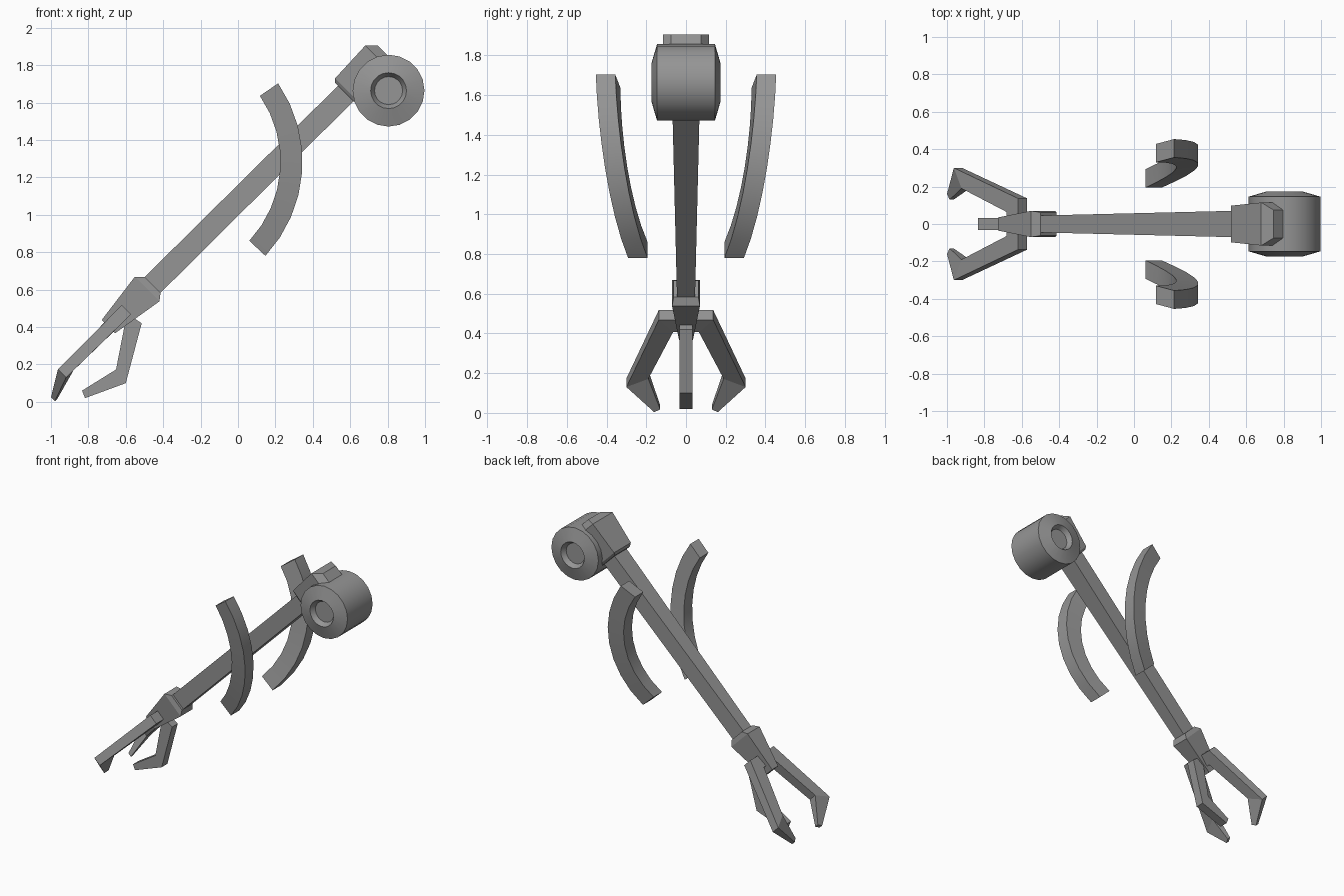
import bpy, bmesh, math

cube = bpy.data.objects.get("Cube")
if cube:
    bpy.data.objects.remove(cube)

grey = bpy.data.materials.new("plain_grey")
grey.use_nodes = True
grey.diffuse_color = (0.3, 0.3, 0.3, 1)
grey.node_tree.nodes["Principled BSDF"].inputs["Base Color"].default_value = (0.3, 0.3, 0.3, 1)


def loft(name, rings, smooth=False):
    """Skin a list of equal-length point rings and cap both ends."""
    bm = bmesh.new()
    loops = [[bm.verts.new(p) for p in ring] for ring in rings]
    n = len(loops[0])
    for a, b in zip(loops, loops[1:]):
        for i in range(n):
            j = (i + 1) % n
            bm.faces.new((a[i], a[j], b[j], b[i]))
    bm.faces.new(loops[0])
    bm.faces.new(loops[-1])
    bmesh.ops.recalc_face_normals(bm, faces=bm.faces)
    mesh = bpy.data.meshes.new(name)
    bm.to_mesh(mesh)
    bm.free()
    mesh.materials.append(grey)
    obj = bpy.data.objects.new(name, mesh)
    bpy.context.collection.objects.link(obj)
    if smooth:
        bpy.ops.object.select_all(action='DESELECT')
        obj.select_set(True)
        bpy.context.view_layer.objects.active = obj
        bpy.ops.object.shade_smooth_by_angle(angle=math.radians(25))
    return obj


def slant(s, y, t):
    """Point at s along the 45 degree boom, t across it."""
    r = math.sqrt(0.5)
    return ((s - t) * r, y, (s + t) * r)


def box_ring(s, low, high, half):
    return [slant(s, -half, low), slant(s, half, low),
            slant(s, half, high), slant(s, -half, high)]


# Boom, wrist and shoulder housing along the slanted axis
loft("boom", [box_ring(0.1, 0.705, 0.825, 0.045), box_ring(1.6, 0.7, 0.817, 0.071)])
loft("wrist", [box_ring(-0.205, 0.724, 0.825, 0.035),
               box_ring(0.083, 0.677, 0.863, 0.07),
               box_ring(0.119, 0.705, 0.825, 0.062)])
loft("shoulder_housing", [box_ring(1.573, 0.697, 0.84, 0.085),
                          box_ring(1.59, 0.685, 0.856, 0.098),
                          box_ring(1.828, 0.685, 0.866, 0.115),
                          box_ring(1.875, 0.73, 0.82, 0.075)])

# Shoulder drum with bevelled ends and shallow hub recesses
profile = [(0.14, 0.075), (0.174, 0.096), (0.146, 0.192)]
profile += [(-y, r) for y, r in reversed(profile)]
SIDES = 20
loft("shoulder_drum",
     [[(0.805 + r * math.cos(math.tau * i / SIDES), y,
        1.664 + r * math.sin(math.tau * i / SIDES)) for i in range(SIDES)]
      for y, r in profile], smooth=True)

# Lower claw, a bent flat plate
claw = [(-0.59, 0.47), (-0.515, 0.42), (-0.6, 0.1), (-0.818, 0.02),
        (-0.834, 0.06), (-0.652, 0.173), (-0.61, 0.39)]
loft("lower_claw", [[(x, y, z) for x, z in claw] for y in (-0.033, 0.033)])

# Paired upper claws and curved side guards
claw_sections = [  # outer s, y, inner s, y, low, high
    (-0.073, 0.02, -0.16, 0.02, 0.735, 0.805),
    (-0.073, 0.137, -0.16, 0.065, 0.735, 0.805),
    (-0.558, 0.3, -0.5, 0.19, 0.742, 0.804),
    (-0.69, 0.16, -0.67, 0.13, 0.695, 0.724)]
STEPS = 8
for side, m in (("left", 1), ("right", -1)):
    # The model faces -y, so its left and right here follow the y sides
    label = "back" if m > 0 else "front"
    loft(label + "_upper_claw",
         [[slant(os, m * oy, lo), slant(os, m * oy, hi),
           slant(si, m * iy, hi), slant(si, m * iy, lo)]
          for os, oy, si, iy, lo, hi in claw_sections])
    rings = []
    for i in range(STEPS + 1):
        f = i / STEPS
        a = math.radians(-43 + 77.6 * f)
        y = 0.243 + 0.298 * f - 0.136 * f * f
        ring = []
        for radius, dy in ((0.62, -0.049), (0.62, 0.049), (0.738, 0.049), (0.738, -0.049)):
            tilt = -0.026 * f if radius < 0.7 else 0
            ring.append((-0.393 + radius * math.cos(a), m * (y + dy + tilt),
                         1.284 + radius * math.sin(a)))
        rings.append(ring)
    loft(label + "_side_guard", rings, smooth=True)
